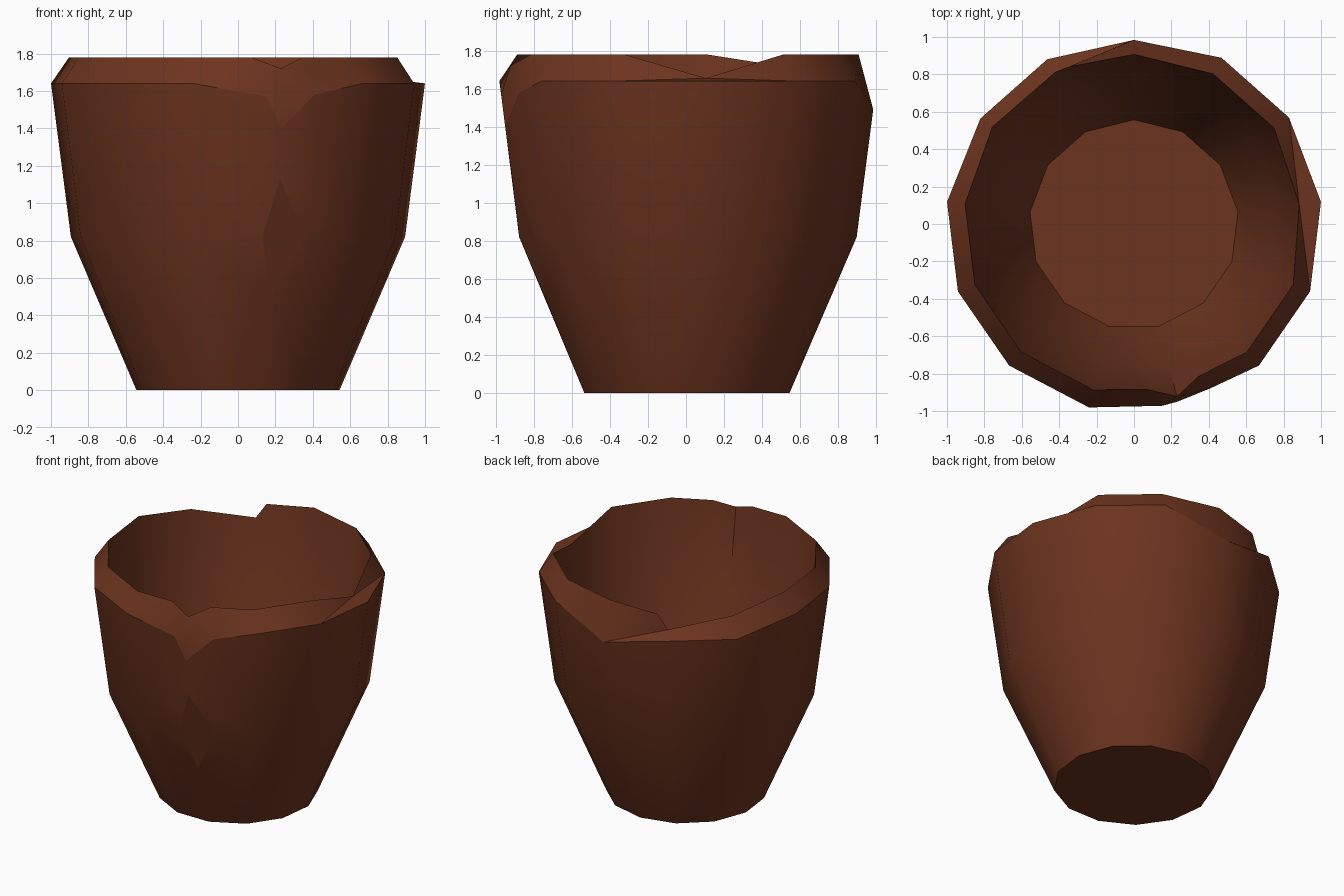
import bpy, bmesh, math

if "Cube" in bpy.data.objects:
    bpy.data.objects.remove(bpy.data.objects["Cube"])

N = 13
# profile (radius, height): outside from foot to lip, then down the inside to the floor
PROFILE = [(0.547, 0), (0.9, 0.82), (1.007, 1.64), (0.91, 1.78), (0.78, 0.95), (0.56, 0.45)]
# smoothing group of each band: outside, lip, inside
GROUP = [1, 1, 2, 3, 3]

# worn points of the rim: (ring, side) -> (radius, height)
MOVED = {(2, 0): (0.987, 1.49), (2, 1): (0.998, 1.58), (2, 2): (0.998, 1.57),
         (3, 2): (0.92, 1.715), (3, 10): (0.89, 1.655)}

bm = bmesh.new()
group = bm.faces.layers.int.new("group")


def point(ring, k):
    r, z = MOVED.get((ring, k), PROFILE[ring])
    a = math.pi / 2 + 2 * math.pi * k / N
    return bm.verts.new((r * math.cos(a), r * math.sin(a) - 0.003, z))


def add_face(verts, tag):
    clean = [v for i, v in enumerate(verts) if v is not verts[i - 1]]
    if len(set(clean)) > 2:
        bm.faces.new(clean)[group] = tag


def chip(ring, k, down, right, up, left):
    """Replace one vertex by a small cut with four corners."""
    chips[(ring, k)] = [p if isinstance(p, bmesh.types.BMVert) else bm.verts.new(p)
                        for p in (down, right, up, left)]


# chips: dent on the front wall, broken lip above it, step in the back rim
chips = {}
lip = bm.verts.new((0.23, -0.922, 1.72))
notch = bm.verts.new((-0.42, 0.812, 1.63))
chip(1, 7, (0.182, -0.74, 0.5), (0.365, -0.79, 0.82), (0.225, -0.914, 1.13), (0.13, -0.877, 0.82))
chip(2, 7, (0.232, -0.95, 1.40), (0.41, -0.878, 1.58), lip, (0.15, -0.972, 1.57))
chip(3, 7, lip, (0.345, -0.815, 1.78), lip, (0.07, -0.885, 1.78))
chip(3, 1, notch, notch, notch, (-0.35, 0.84, 1.74))

grid = {(i, k): point(i, k) for i in range(len(PROFILE)) for k in range(N)
        if (i, k) not in chips}


def corner(i, k, first, second):
    if (i, k) in chips:
        return [chips[(i, k)][first], chips[(i, k)][second]]
    return [grid[(i, k)]]


# walls and lip (chip corners: 0 down, 1 right, 2 up, 3 left)
for i in range(len(PROFILE) - 1):
    for k in range(N):
        n = (k + 1) % N
        add_face(corner(i, k, 2, 1) + corner(i, n, 3, 2)
                 + corner(i + 1, n, 0, 3) + corner(i + 1, k, 1, 0), GROUP[i])

# cut faces: the dent stands alone, the broken lip belongs to the rim
add_face(chips[(1, 7)], 4)
add_face(chips[(2, 7)], 2)

# fold the lip down to the worn point on the right
for k in (9, 11):
    bmesh.ops.connect_verts(bm, verts=[grid[(3, 10)], grid[(2, k)]])

# foot and inside floor
add_face([grid[(0, k)] for k in reversed(range(N))], 5)
add_face([grid[(len(PROFILE) - 1, k)] for k in range(N)], 6)

# smooth inside each group, sharp between groups and at the step
bmesh.ops.triangulate(bm, faces=[f for f in bm.faces if 4 < len(f.verts) < N])
bm.normal_update()
for f in bm.faces:
    f.smooth = True
for e in bm.edges:
    a, b = e.link_faces
    e.smooth = a[group] == b[group] and e.calc_face_angle() < math.radians(40)

mesh = bpy.data.meshes.new("clay_cup")
bm.to_mesh(mesh)
bm.free()
mesh.attributes.remove(mesh.attributes["group"])
cup = bpy.data.objects.new("clay_cup", mesh)
bpy.context.collection.objects.link(cup)

clay = bpy.data.materials.new("brown clay")
clay.diffuse_color = (0.15, 0.034, 0.013, 1)
clay.use_nodes = True
clay.node_tree.nodes["Principled BSDF"].inputs["Base Color"].default_value = clay.diffuse_color
mesh.materials.append(clay)
